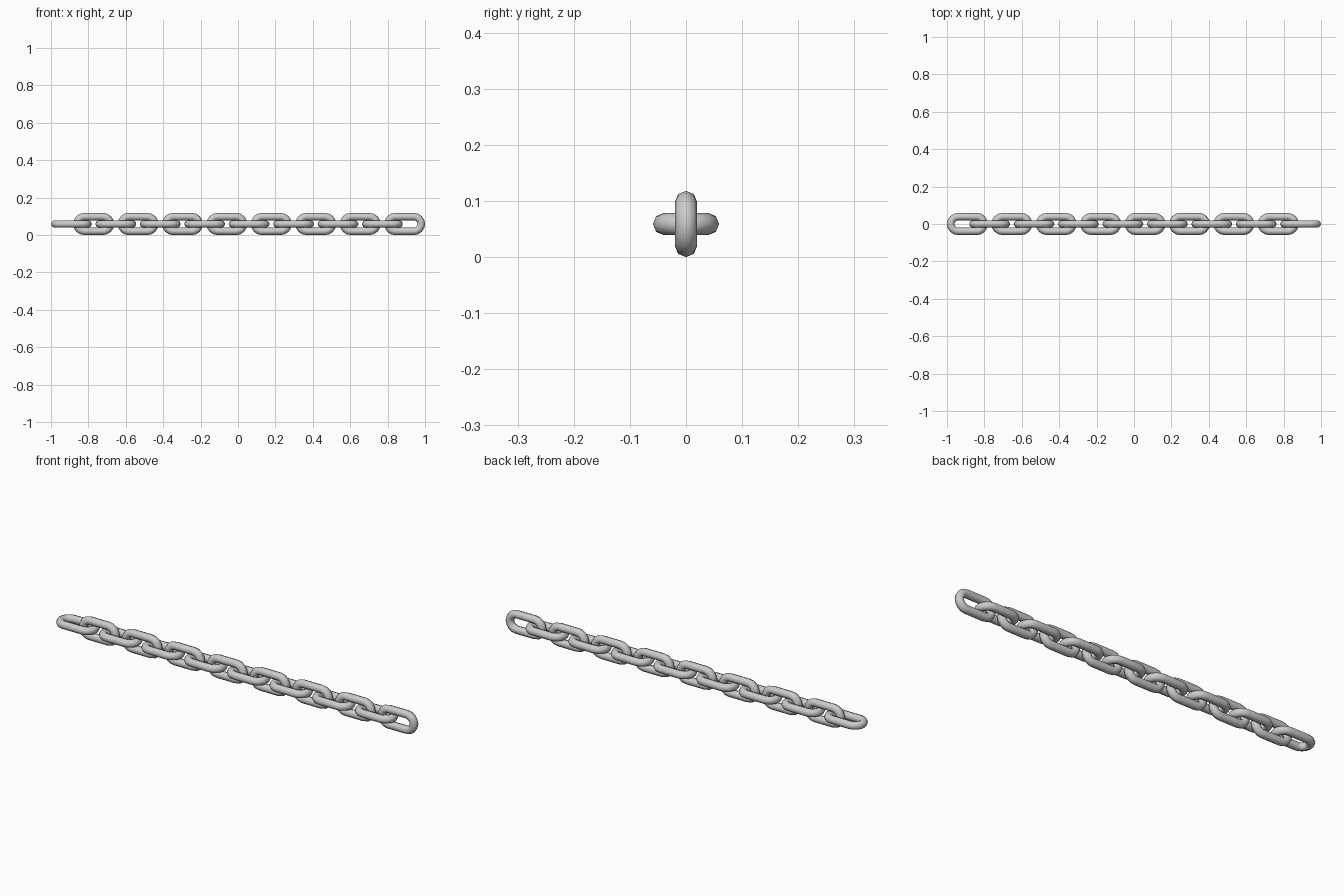
import bpy, bmesh, math

if "Cube" in bpy.data.objects:
    bpy.data.objects.remove(bpy.data.objects["Cube"])

COUNT = 16        # links, alternating flat and upright
LENGTH = 0.219    # outer length of one link
WIDTH = 0.118     # outer width of one link
TUBE = 0.02       # wire radius
ARC = 8           # segments per rounded end
SIDES = 8         # sides of the wire
PITCH = (2 - LENGTH) / (COUNT - 1)


def link_mesh():
    """Oval ring of round wire lying flat in the xy plane."""
    bend = WIDTH / 2 - TUBE
    half = LENGTH / 2 - WIDTH / 2
    bm = bmesh.new()
    rings = []
    for end in (1, -1):
        for i in range(ARC + 1):
            a = -math.pi / 2 + math.pi * i / ARC + (0 if end == 1 else math.pi)
            ring = []
            for k in range(SIDES):
                t = 2 * math.pi * k / SIDES
                r = bend + TUBE * math.cos(t)
                ring.append(bm.verts.new((end * half + r * math.cos(a),
                                          r * math.sin(a),
                                          TUBE * math.sin(t))))
            rings.append(ring)
    for i, ring in enumerate(rings):
        nxt = rings[(i + 1) % len(rings)]
        for k in range(SIDES):
            n = (k + 1) % SIDES
            bm.faces.new((ring[k], nxt[k], nxt[n], ring[n]))
    bmesh.ops.recalc_face_normals(bm, faces=bm.faces)
    for f in bm.faces:
        f.smooth = True
    me = bpy.data.meshes.new("chain_link")
    bm.to_mesh(me)
    bm.free()
    return me


# Chain: even links lie flat, odd links stand upright
mesh = link_mesh()
for i in range(COUNT):
    upright = i % 2
    name = ("upright_link_" if upright else "flat_link_") + str(i // 2 + 1)
    ob = bpy.data.objects.new(name, mesh)
    ob.location = (-1 + LENGTH / 2 + i * PITCH, 0, WIDTH / 2)
    ob.rotation_euler.x = math.pi / 2 * upright
    bpy.context.collection.objects.link(ob)
